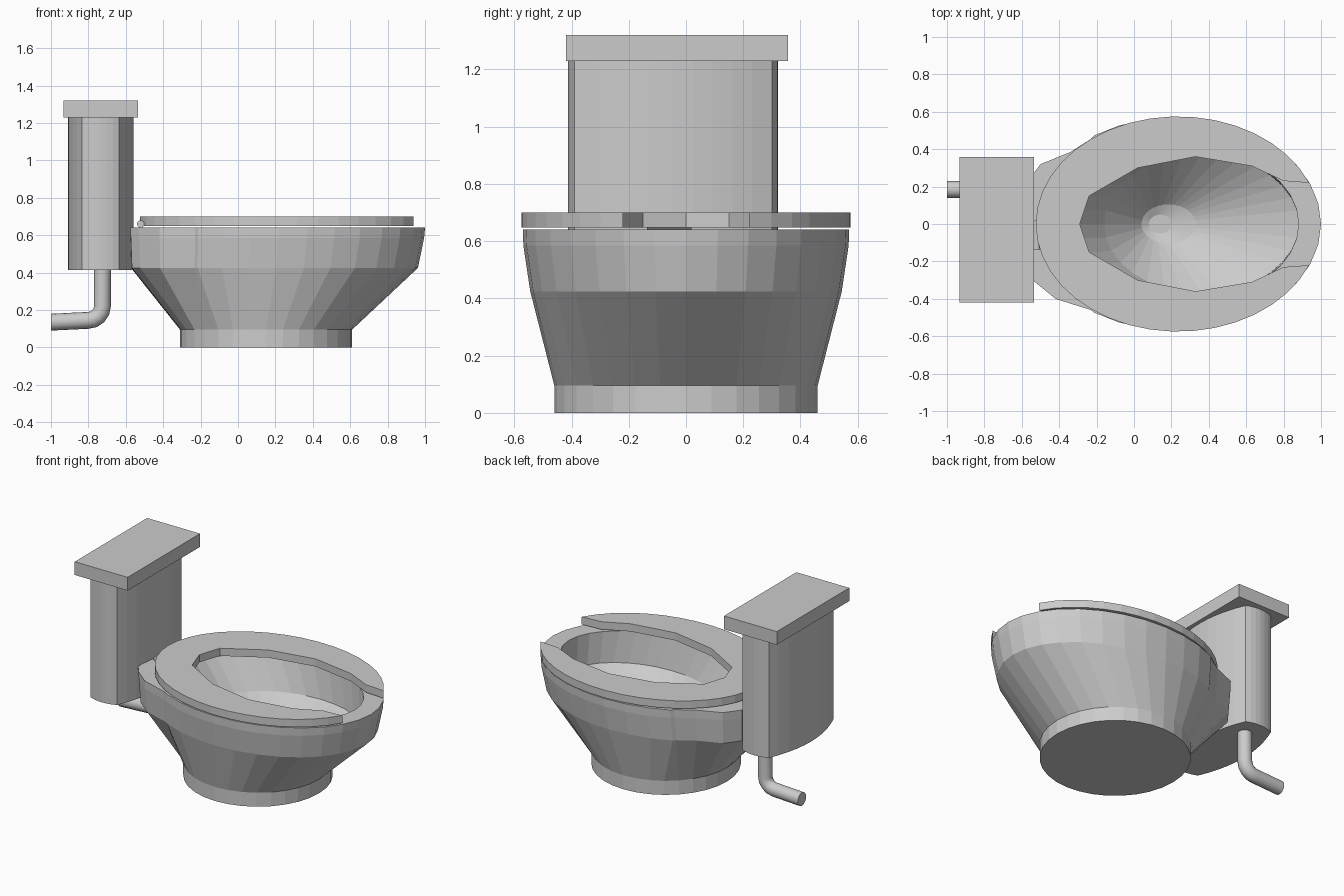
import bpy, bmesh, math
from math import cos, sin, pi

if "Cube" in bpy.data.objects:
    bpy.data.objects.remove(bpy.data.objects["Cube"])

N = 32


def make(name, bm):
    bmesh.ops.recalc_face_normals(bm, faces=bm.faces)
    me = bpy.data.meshes.new(name)
    bm.to_mesh(me)
    bm.free()
    ob = bpy.data.objects.new(name, me)
    bpy.context.collection.objects.link(ob)
    return ob


def loft(name, rings):
    """Skin a stack of equal-length point rings and cap both ends."""
    bm = bmesh.new()
    vs = [[bm.verts.new(p) for p in r] for r in rings]
    n = len(vs[0])
    for a, b in zip(vs, vs[1:]):
        for i in range(n):
            j = (i + 1) % n
            bm.faces.new((a[i], a[j], b[j], b[i]))
    bm.faces.new(vs[0][::-1])
    bm.faces.new(vs[-1])
    return make(name, bm)


def ellipse(cx, a, b, z, n=N):
    return [(cx + a * cos(2 * pi * i / n), b * sin(2 * pi * i / n), z) for i in range(n)]


def box(name, lo, hi):
    return loft(name, [[(lo[0], lo[1], z), (hi[0], lo[1], z), (hi[0], hi[1], z), (lo[0], hi[1], z)]
                       for z in (lo[2], hi[2])])


# bowl outline: ellipse with a slightly uneven shelf at the back
REAR = {12: (-0.23, 0.455), 13: (-0.34, 0.385), 14: (-0.50, 0.32), 15: (-0.575, 0.22), 16: (-0.58, 0),
        17: (-0.575, -0.25), 18: (-0.53, -0.31), 19: (-0.42, -0.40), 20: (-0.23, -0.46)}


def bowl_ring(x0, x1, sy, z):
    pts = []
    for i, (x, y, _) in enumerate(ellipse(0.22, 0.78, 0.57, 0)):
        x, y = REAR.get(i, (x, y))
        pts.append((x0 + (x + 0.58) * (x1 - x0) / 1.58, y * sy, z))
    return pts


# bowl with foot, outer wall, rim, basin and drain
loft("bowl", [
    ellipse(0.15, 0.46, 0.46, 0),
    ellipse(0.15, 0.46, 0.46, 0.095),
    bowl_ring(-0.572, 0.962, 0.955, 0.425),
    bowl_ring(-0.578, 0.995, 0.997, 0.585),
    bowl_ring(-0.58, 1.0, 1.0, 0.64),
    ellipse(0.28, 0.60, 0.41, 0.64),
    ellipse(0.36, 0.52, 0.37, 0.43),
    ellipse(0.185, 0.145, 0.105, 0.20),
    ellipse(0.14, 0.06, 0.05, 0.18),
])

# open-front seat: outer ellipse arc closed by a mirrored inner outline
arc = [math.radians(22.5 + 315 * i / 36) for i in range(37)]
outer = [(0.235 + 0.76 * cos(t), 0.575 * sin(t)) for t in arc]
half = [(0.80, 0.23), (0.63, 0.31), (0.33, 0.36), (0.02, 0.30), (-0.24, 0.15)]
inner = [(x, -y) for x, y in half] + [(-0.29, 0)] + half[::-1]
loft("seat", [[(x, y, z) for x, y in outer + inner] for z in (0.648, 0.70)])

# seat hinge
bm = bmesh.new()
bmesh.ops.create_cone(bm, cap_ends=True, segments=12, radius1=0.02, radius2=0.02, depth=0.155)
hinge = make("seat_hinge", bm)
hinge.rotation_euler = (pi / 2, 0, 0)
hinge.location = (-0.52, -0.058, 0.66)


# tank: long faces bulge strongly, ends only a little
def tank_ring(z):
    us = [-1 + k / 5 for k in range(10)]
    vs = [-1 + k / 3 for k in range(6)]
    x = lambda u: 0.10 + 0.075 * (1 - u * u)
    y = lambda v: 0.345 + 0.022 * (1 - v * v)
    pts = [(x(u), 0.345 * u) for u in us] + [(-0.10 * v, y(v)) for v in vs]
    pts += [(-px, -py) for px, py in pts]
    return [(-0.735 + px, -0.045 + py, z) for px, py in pts]


loft("tank", [tank_ring(0.415), tank_ring(1.23)])
box("tank_lid", (-0.932, -0.42, 1.23), (-0.535, 0.357, 1.32))

# water pipe: drops from the tank and bends backwards
path = [(-0.725, 0.45), (-0.725, 0.22)]
path += [(-0.80 + 0.075 * cos(a), 0.22 - 0.075 * sin(a)) for a in (pi / 8, pi / 4, 3 * pi / 8, pi / 2)]
path += [(-1.0, 0.135)]
rings = []
for i, (x, z) in enumerate(path):
    p, q = path[max(i - 1, 0)], path[min(i + 1, len(path) - 1)]
    dx, dz = q[0] - p[0], q[1] - p[1]
    d = math.hypot(dx, dz)
    nx, nz = -dz / d, dx / d
    if i == len(path) - 1:
        nx, nz = 0, -1
    rings.append([(x + 0.045 * nx * cos(a), 0.185 + 0.045 * sin(a), z + 0.045 * nz * cos(a))
                  for a in (2 * pi * k / 16 for k in range(16))])
pipe = loft("water_pipe", rings)
bpy.context.view_layer.objects.active = pipe
pipe.select_set(True)
bpy.ops.object.shade_smooth_by_angle(angle=math.radians(40))
